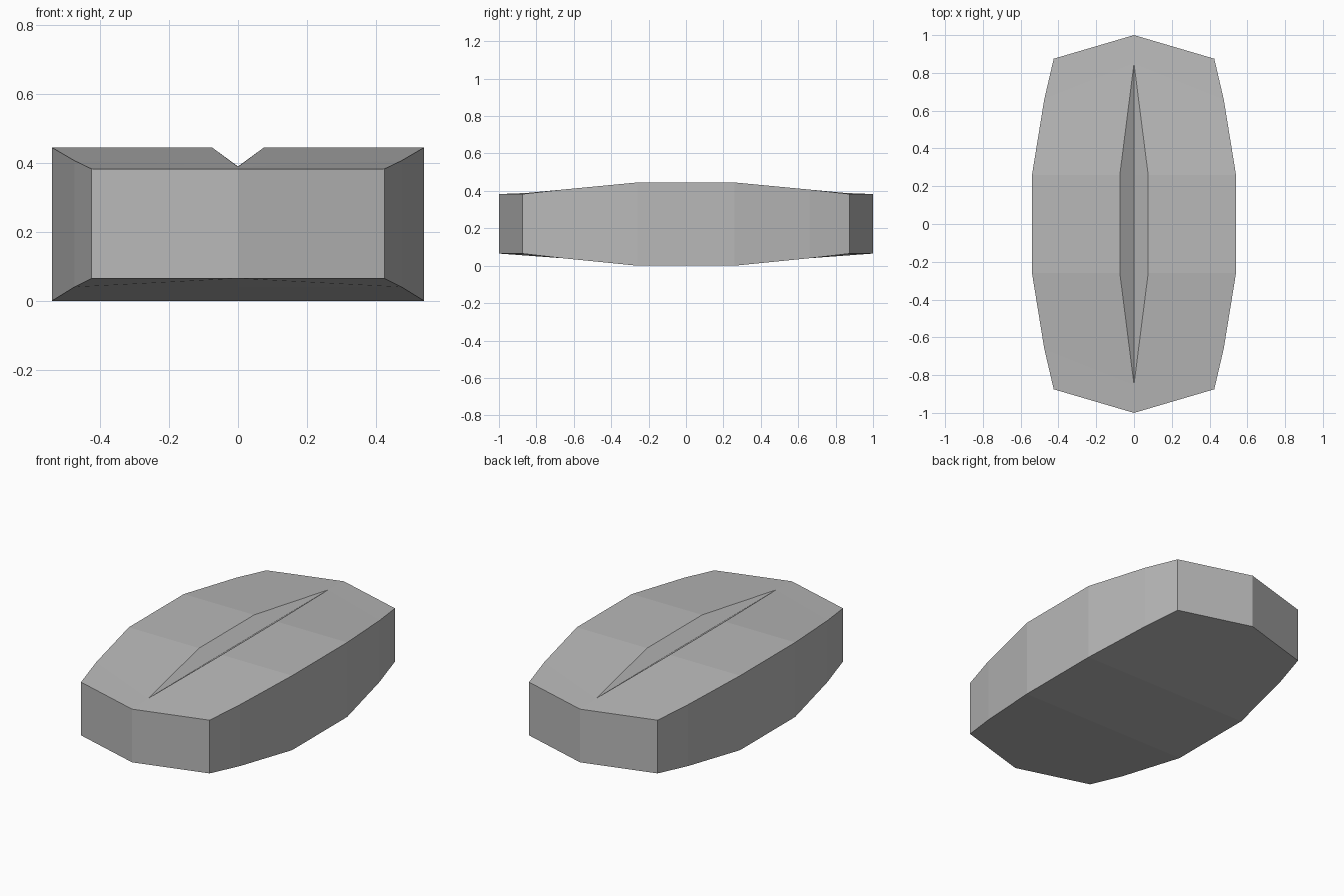
import bpy
import bmesh

cube = bpy.data.objects.get("Cube")
if cube:
    bpy.data.objects.remove(cube, do_unlink=True)

# Single grey finish
grey = bpy.data.materials.new("mid_grey")
grey.use_nodes = True
colour = (0.48, 0.48, 0.48, 1)
grey.diffuse_color = colour
grey.node_tree.nodes["Principled BSDF"].inputs["Base Color"].default_value = colour

# Rim outline of one quarter: x, y, bottom height, top height
RIM = [(0.54, 0, 0, 0.445), (0.54, 0.26, 0, 0.445), (0.475, 0.66, 0.04, 0.407),
       (0.425, 0.875, 0.065, 0.383), (0, 1, 0.065, 0.383)]

bm = bmesh.new()


def vert(x, y, z):
    return bm.verts.new((x, y, z))


def face(*verts):
    bm.faces.new(verts)


low = [vert(x, y, z) for x, y, z, _ in RIM]
top = [vert(x, y, z) for x, y, _, z in RIM]

# Side walls
for i in range(len(RIM) - 1):
    face(low[i], low[i + 1], top[i + 1], top[i])

# Underside, closed along the centre line
keel = [vert(0, y, z) for _, y, z, _ in RIM[:3]]
for i in range(2):
    face(keel[i + 1], low[i + 1], low[i], keel[i])
face(low[4], low[3], low[2], keel[2])

# Top with a V groove that tapers to a point near the end
edge_mid, edge_end = vert(0.075, 0, 0.445), vert(0.075, 0.26, 0.445)
floor_mid, floor_end = vert(0, 0, 0.39), vert(0, 0.26, 0.39)
groove_tip = vert(0, 0.85, 0.389)
face(edge_mid, top[0], top[1], edge_end)
face(floor_mid, edge_mid, edge_end, floor_end)
face(floor_end, edge_end, groove_tip)
face(edge_end, top[1], top[2], groove_tip)
face(groove_tip, top[2], top[3], top[4])

mesh = bpy.data.meshes.new("grooved_body")
bm.to_mesh(mesh)
bm.free()
mesh.materials.append(grey)
body = bpy.data.objects.new("grooved_body", mesh)
bpy.context.collection.objects.link(body)

# Mirror the quarter across both axes
mirror = body.modifiers.new("Mirror", "MIRROR")
mirror.use_axis = (True, True, False)
mirror.use_clip = True
